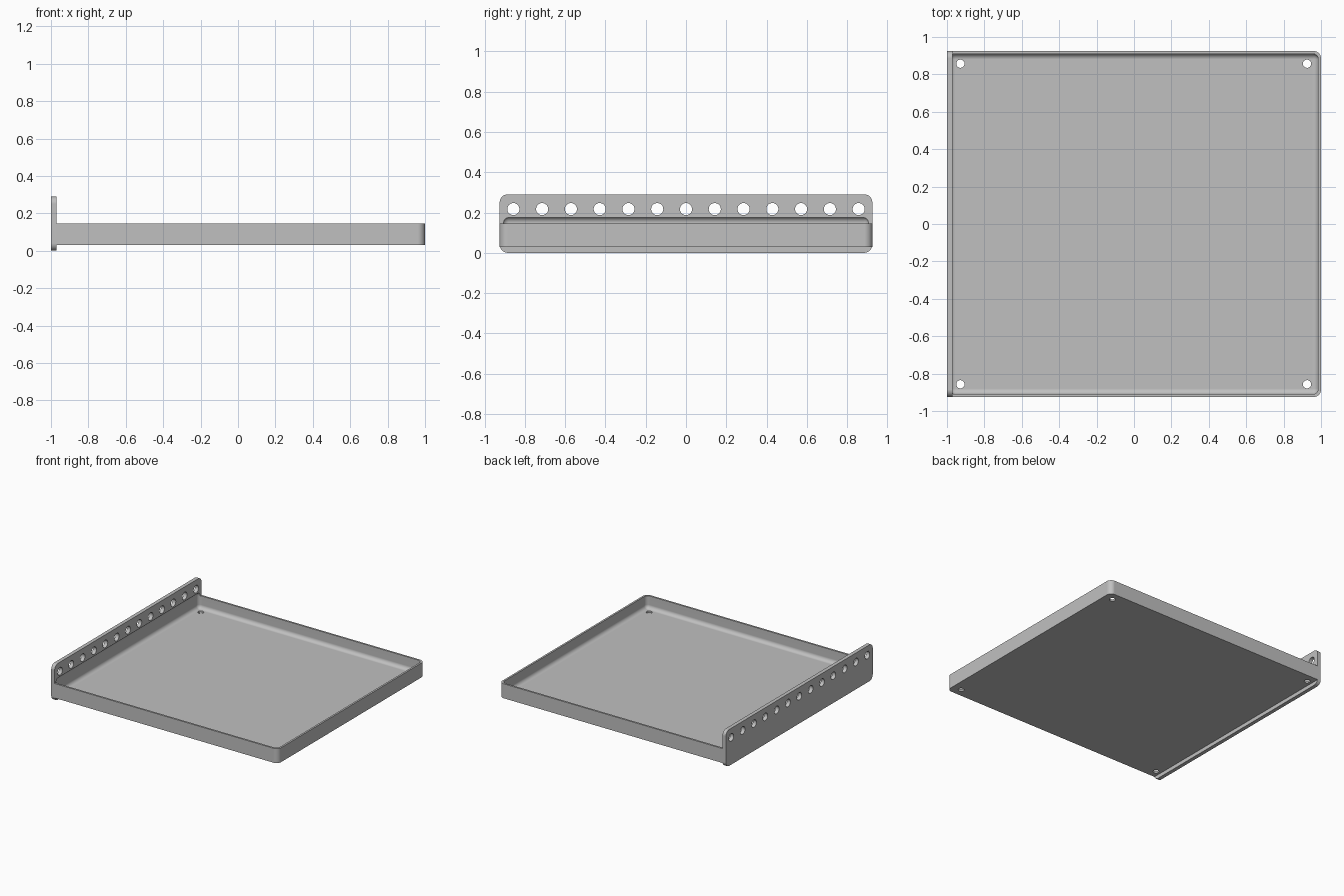
import bpy, bmesh, math
from mathutils import Matrix, Vector

cube = bpy.data.objects.get("Cube")
if cube:
    bpy.data.objects.remove(cube, do_unlink=True)

GREY = (0.53, 0.53, 0.53, 1)
mat = bpy.data.materials.new("light grey")
mat.use_nodes = True
mat.diffuse_color = GREY
mat.node_tree.nodes["Principled BSDF"].inputs["Base Color"].default_value = GREY

HALF_Y = 0.925      # half depth of the whole part
FLANGE_X = -0.97    # inner face of the flange
WALL = 0.015


def make_object(name, bm):
    bmesh.ops.recalc_face_normals(bm, faces=bm.faces)
    mesh = bpy.data.meshes.new(name)
    bm.to_mesh(mesh)
    bm.free()
    mesh.materials.append(mat)
    obj = bpy.data.objects.new(name, mesh)
    bpy.context.collection.objects.link(obj)
    return obj


def box(name, low, high, radius, pick, segments=8):
    """Box between two corners, rounding the edges chosen by pick(direction, middle)."""
    low, high = Vector(low), Vector(high)
    bm = bmesh.new()
    bmesh.ops.create_cube(bm, size=1)
    for v in bm.verts:
        v.co = [(a + b) / 2 + c * (b - a) for a, b, c in zip(low, high, v.co)]
    edges = []
    for e in bm.edges:
        a, b = (v.co for v in e.verts)
        if pick((b - a).normalized(), (a + b) / 2):
            edges.append(e)
    bmesh.ops.bevel(bm, geom=edges, offset=radius, segments=segments,
                    profile=0.5, affect='EDGES', clamp_overlap=True)
    return make_object(name, bm)


def cylinders(name, centres, radius, depth, rotation):
    bm = bmesh.new()
    for c in centres:
        bmesh.ops.create_cone(bm, cap_ends=True, segments=32, radius1=radius,
                              radius2=radius, depth=depth,
                              matrix=Matrix.Translation(c) @ rotation)
    return make_object(name, bm)


def combine(target, tool, operation):
    mod = target.modifiers.new(operation.title(), 'BOOLEAN')
    mod.operation = operation
    mod.solver = 'EXACT'
    mod.object = tool
    bpy.context.view_layer.update()
    bpy.context.view_layer.objects.active = target
    bpy.ops.object.modifier_apply(modifier=mod.name)
    bpy.data.objects.remove(tool, do_unlink=True)


# Tray block, with its two far vertical corners rounded
tray = box("tray_with_flange", (FLANGE_X - 0.002, -HALF_Y, 0.03), (1, HALF_Y, 0.145), 0.04,
           lambda d, m: abs(d.z) > 0.9 and m.x > 0)

# Upright flange, rounded at its four corners
flange = box("flange", (-1, -HALF_Y, 0), (FLANGE_X, HALF_Y, 0.29), 0.04,
             lambda d, m: abs(d.x) > 0.9)
combine(tray, flange, 'UNION')

# Filleted cavity that also undercuts the flange
cavity = box("cavity_cutter", (-1 + WALL, -HALF_Y + WALL, 0.03 + WALL),
             (1 - WALL, HALF_Y - WALL, 0.179), 0.03, lambda d, m: True)
combine(tray, cavity, 'DIFFERENCE')

# Row of holes through the flange
row = [(-0.985, -0.857 + i * 1.714 / 12, 0.217) for i in range(13)]
combine(tray, cylinders("flange_hole_cutter", row, 0.03, 0.1,
                        Matrix.Rotation(math.pi / 2, 4, 'Y')), 'DIFFERENCE')

# Corner holes through the floor
corners = [(x, y, 0.04) for x in (-0.928, 0.925) for y in (-0.857, 0.857)]
combine(tray, cylinders("floor_hole_cutter", corners, 0.022, 0.1,
                        Matrix.Identity(4)), 'DIFFERENCE')

# Smooth fillets with flat faces kept flat
bpy.ops.object.select_all(action='DESELECT')
tray.select_set(True)
bpy.context.view_layer.objects.active = tray
bpy.ops.object.shade_smooth_by_angle(angle=math.radians(30))
weighted = tray.modifiers.new("Weighted normals", 'WEIGHTED_NORMAL')
weighted.keep_sharp = True
